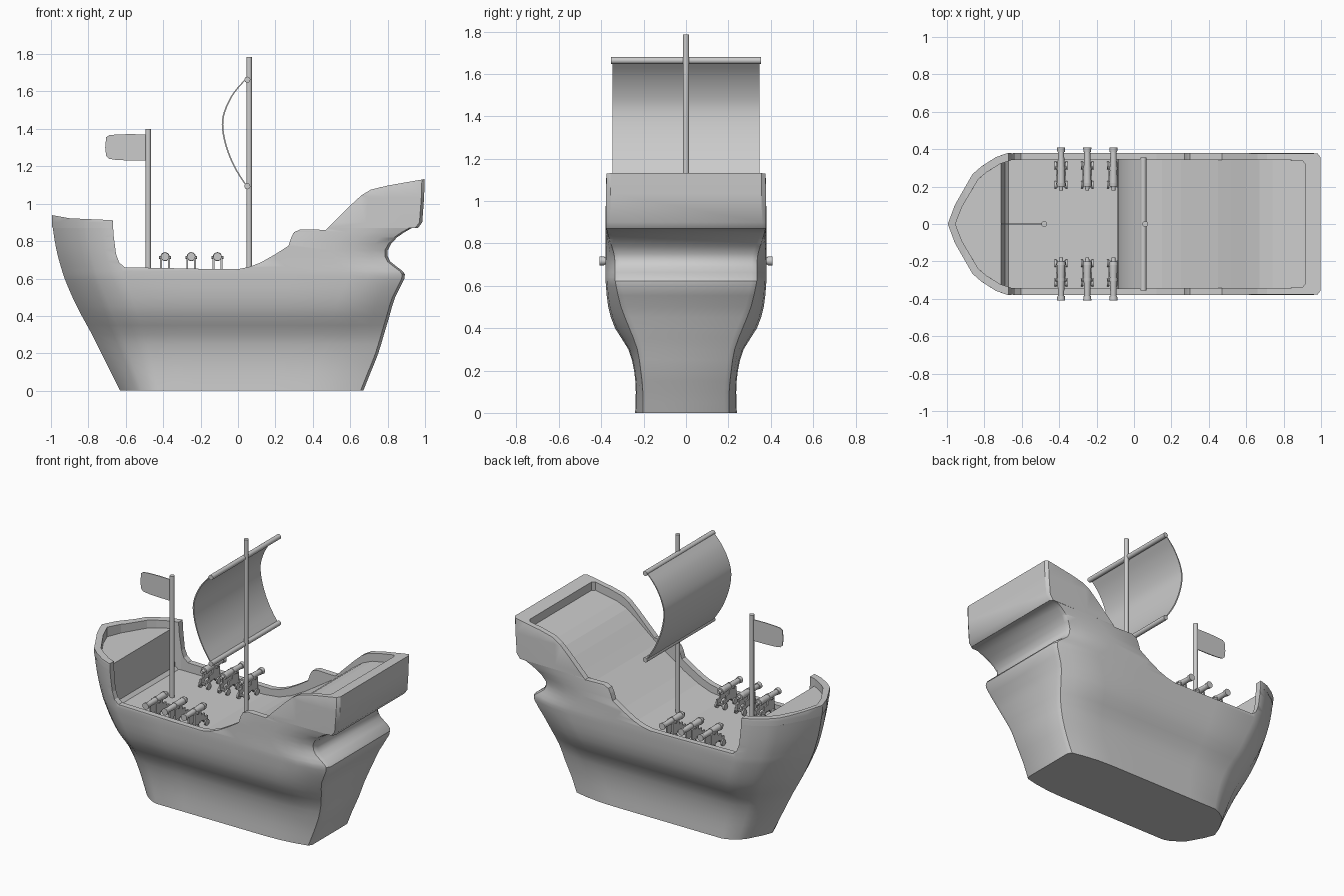
import bpy, bmesh, math
from mathutils import Vector, Matrix

if "Cube" in bpy.data.objects:
    bpy.data.objects.remove(bpy.data.objects["Cube"])


def finish(name, bm, angle=35, helper=False):
    bmesh.ops.recalc_face_normals(bm, faces=bm.faces)
    me = bpy.data.meshes.new(name)
    bm.to_mesh(me)
    bm.free()
    ob = bpy.data.objects.new(name, me)
    bpy.context.collection.objects.link(ob)
    if helper:
        ob.hide_render = True
        ob.display_type = 'WIRE'
    else:
        bpy.ops.object.select_all(action='DESELECT')
        ob.select_set(True)
        bpy.context.view_layer.objects.active = ob
        bpy.ops.object.shade_smooth_by_angle(angle=math.radians(angle))
    return ob


def loft(bm, rings):
    """Closed rings bridged in order, with both ends capped."""
    vs = [[bm.verts.new(p) for p in r] for r in rings]
    n = len(vs[0])
    for a, b in zip(vs, vs[1:]):
        for i in range(n):
            j = (i + 1) % n
            bm.faces.new((a[i], a[j], b[j], b[i]))
    bm.faces.new(vs[0])
    bm.faces.new(vs[-1])


def prism_xz(bm, pts, y0, y1):
    loft(bm, [[(x, y, z) for x, z in pts] for y in (y0, y1)])


def rod(bm, a, b, r0, r1=None, seg=16):
    a, b = Vector(a), Vector(b)
    d = b - a
    m = Matrix.Translation((a + b) / 2) @ d.to_track_quat('Z', 'Y').to_matrix().to_4x4()
    bmesh.ops.create_cone(bm, cap_ends=True, segments=seg, radius1=r0,
                          radius2=r0 if r1 is None else r1, depth=d.length, matrix=m)


def boolean(ob, other, op):
    m = ob.modifiers.new(op.lower(), 'BOOLEAN')
    m.operation, m.object, m.solver = op, other, 'EXACT'


def smooth(pts, steps=4):
    """Catmull-Rom through the points."""
    p = [Vector(q) for q in pts]
    p = [2 * p[0] - p[1]] + p + [2 * p[-1] - p[-2]]
    out = []
    for a, b, c, d in zip(p, p[1:], p[2:], p[3:]):
        for k in range(steps):
            t = k / steps
            out.append(0.5 * (2 * b + (c - a) * t + (2 * a - 5 * b + 4 * c - d) * t * t
                              + (3 * b - a - 3 * c + d) * t ** 3))
    return out + [p[-2]]


# Plan outline: pointed bow, straight sides, square stern
def outline(z, bow, stern, w, ws, length):
    half = [(bow + length * a, w * b) for a, b in
            ((0, 0), (.12, .27), (.41, .7), (.56, .81), (.8, .94), (1, 1))]
    s0 = half[-1][0]
    s1 = stern - 0.3
    half += [(s0 + (s1 - s0) * t, w) for t in (.25, .5, .75, 1)]
    half += [(stern - .3 + .3 * t, w + (ws - w) * t * t) for t in (.35, .7, .95)]
    half += [(stern, ws - .02)]
    return [(x, y, z) for x, y in half] + [(x, -y, z) for x, y in half[:0:-1]]


# Hull levels: z, bow x, stern x, half width, stern half width, bow length
levels = [(0, -.63, .67, .24, .2, .2), (.1, -.68, .71, .237, .2, .23),
          (.2, -.73, .75, .245, .21, .26), (.3, -.78, .78, .272, .225, .28),
          (.4, -.835, .81, .335, .26, .3), (.5, -.885, .84, .367, .3, .32),
          (.6, -.927, .89, .378, .325, .32), (.64, -.94, .88, .38, .33, .32),
          (.69, -.955, .815, .38, .33, .32), (.75, -.97, .8, .38, .335, .32),
          (.82, -.983, .85, .38, .36, .32), (.87, -.99, .93, .38, .375, .32),
          (.9, -.995, .985, .38, .378, .32), (1.2, -1.0, 1.0, .375, .375, .32)]
bm = bmesh.new()
loft(bm, [outline(*v) for v in smooth(levels, 2)])
hull = finish("hull", bm)

# Side silhouette that trims the hull
sheer = [(-1.1, .945), (-1, .94), (-.9, .922), (-.67, .912), (-.665, .83), (-.652, .73),
         (-.635, .685), (-.605, .66), (-.5, .658), (-.2, .652), (0, .65), (.06, .662),
         (.12, .685), (.2, .73), (.27, .775), (.285, .82), (.3, .848), (.335, .863),
         (.47, .86), (.51, .9), (.6, .99), (.66, 1.045), (.71, 1.075), (.8, 1.097),
         (1, 1.132), (1.1, 1.14)]
bm = bmesh.new()
prism_xz(bm, sheer + [(1.1, -.1), (-1.1, -.1)], -.6, .6)
trim = finish("sheer_trim", bm, helper=True)
boolean(hull, trim, 'INTERSECT')

# Open interior above the decks
deck = [(-1.1, .87), (-.71, .865), (-.69, .62), (-.67, .6), (-.05, .6), (.06, .612),
        (.15, .645), (.25, .7), (.35, .765), (.45, .83), (.52, .885), (.6, .95),
        (.67, 1.0), (.74, 1.03), (.9, 1.06), (1.1, 1.09)]
bm = bmesh.new()
prism_xz(bm, deck + [(1.1, 1.4), (-1.1, 1.4)], -.6, .6)
above = finish("above_deck_cutter", bm, helper=True)
bm = bmesh.new()
loft(bm, [outline(z, -.955, .915, .342, .34, .3) for z in (.5, 1.3)])
cavity = finish("cavity_cutter", bm, helper=True)
boolean(cavity, above, 'INTERSECT')
boolean(hull, cavity, 'DIFFERENCE')

# Masts
for name, x, top in (("flag_mast", -.48, 1.4), ("main_mast", .06, 1.785)):
    bm = bmesh.new()
    rod(bm, (x, 0, .57), (x, 0, top), .015)
    finish(name, bm)

# Spars
for name, z in (("upper_spar", 1.663), ("lower_spar", 1.093)):
    bm = bmesh.new()
    rod(bm, (.05, -.355, z), (.05, .355, z), .016)
    finish(name, bm)

# Billowing sail
curve = smooth([(.045, 1.67), (-.02, 1.595), (-.065, 1.51), (-.083, 1.425),
                (-.065, 1.315), (-.02, 1.2), (.045, 1.095)])
bm = bmesh.new()
prism_xz(bm, [(p.x - .004, p.y) for p in curve] + [(p.x + .004, p.y) for p in curve[::-1]],
         -.348, .348)
finish("sail", bm)

# Flag with a slight droop
bm = bmesh.new()
top = [(-.485, 1.37), (-.58, 1.372), (-.65, 1.37), (-.69, 1.366), (-.705, 1.355)]
low = [(-.71, 1.3), (-.705, 1.255), (-.69, 1.24), (-.65, 1.234), (-.58, 1.231), (-.485, 1.23)]
prism_xz(bm, top + low, -.003, .003)
finish("flag", bm)


# Cannon: barrel along y on a wheeled carriage
def cannon(name, x, side):
    bm = bmesh.new()
    zc = .717
    for y0, y1, r0, r1 in ((.18, .2, .01, .012), (.2, .22, .022, .024), (.22, .385, .022, .016),
                           (.385, .408, .02, .022), (.29, .305, .022, .022)):
        rod(bm, (x, side * y0, zc), (x, side * y1, zc), r0, r1)
    cheek = [(.195, .62), (.195, .66), (.225, .66), (.225, .685), (.26, .685), (.26, .71),
             (.33, .71), (.33, .62), (.295, .62), (.28, .645), (.24, .645), (.225, .62)]
    for s in (-1, 1):
        xa, xb = x + s * .016, x + s * .026
        loft(bm, [[(q, side * y, z) for y, z in cheek] for q in (xa, xb)])
        for y in (.21, .312):
            rod(bm, (x + s * .024, side * y, .62), (x + s * .034, side * y, .62), .021)
    for y in (.21, .312):
        rod(bm, (x - .025, side * y, .625), (x + .025, side * y, .625), .009, seg=10)
    rod(bm, (x - .032, side * .3, .712), (x + .032, side * .3, .712), .008, seg=10)
    finish(name, bm)


for i, x in enumerate((-.39, -.25, -.11)):
    cannon(f"cannon_left_{i + 1}", x, -1)
    cannon(f"cannon_right_{i + 1}", x, 1)

# Softened hull rims, shaded smooth after the cuts
bev = hull.modifiers.new("soft_rims", 'BEVEL')
bev.width, bev.segments, bev.limit_method = .01, 2, 'ANGLE'
bev.angle_limit = math.radians(50)
for m in list(hull.modifiers):
    if m.type == 'NODES':
        hull.modifiers.move(hull.modifiers.find(m.name), len(hull.modifiers) - 1)
